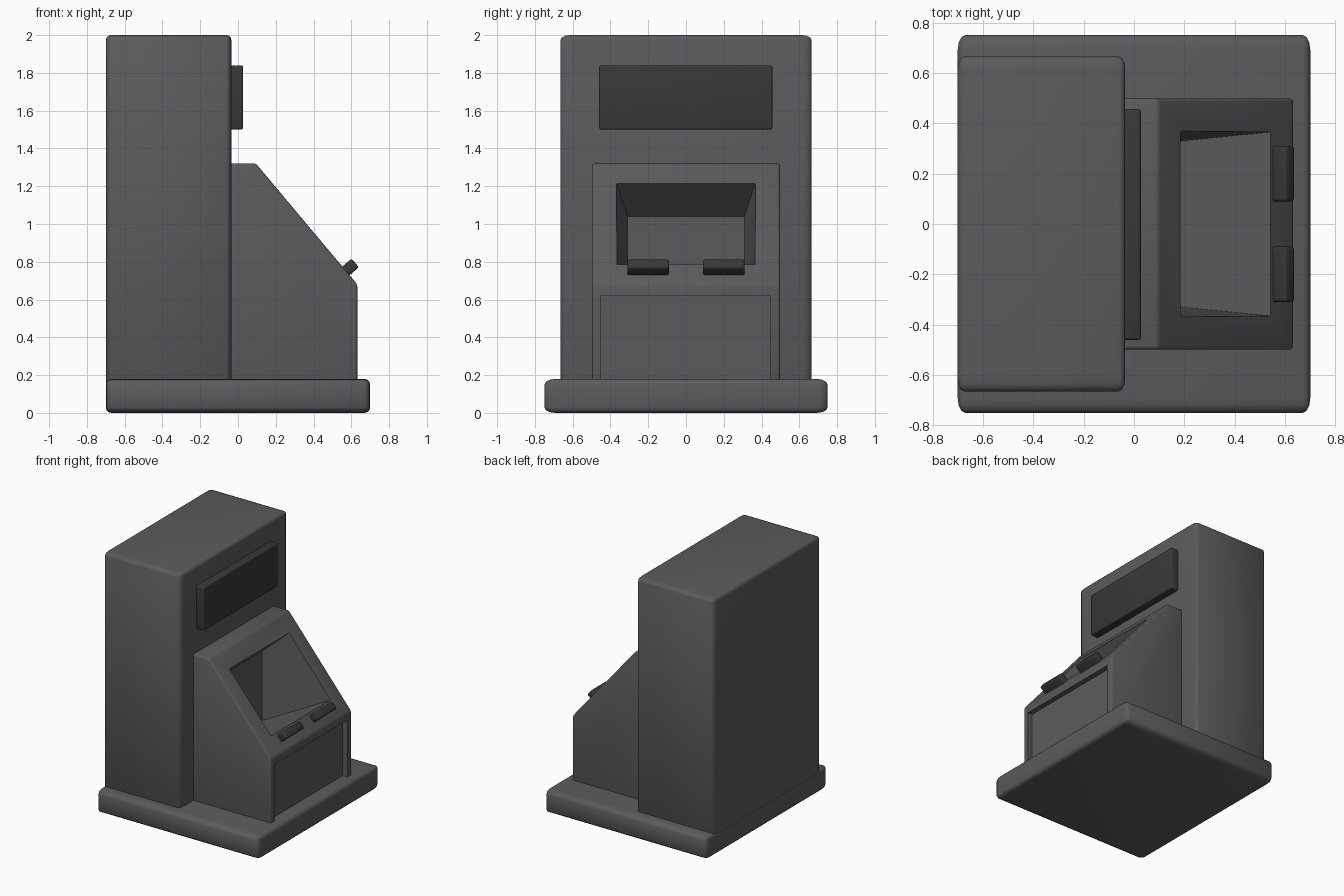
import bpy, bmesh, math
from mathutils import Vector, Matrix

if "Cube" in bpy.data.objects:
    bpy.data.objects.remove(bpy.data.objects["Cube"])


def material(name, rgb):
    m = bpy.data.materials.new(name)
    m.diffuse_color = (*rgb, 1)
    m.use_nodes = True
    m.node_tree.nodes["Principled BSDF"].inputs["Base Color"].default_value = m.diffuse_color
    return m


BODY = material("dark_grey", (0.10, 0.105, 0.11))
TRIM = material("black_trim", (0.04, 0.04, 0.042))


def finish(name, bm, mat=None):
    bmesh.ops.recalc_face_normals(bm, faces=bm.faces[:])
    mesh = bpy.data.meshes.new(name)
    bm.to_mesh(mesh)
    bm.free()
    obj = bpy.data.objects.new(name, mesh)
    bpy.context.collection.objects.link(obj)
    if mat:
        mesh.materials.append(mat)
    return obj


def smooth(obj):
    bpy.ops.object.select_all(action='DESELECT')
    obj.select_set(True)
    bpy.context.view_layer.objects.active = obj
    bpy.ops.object.shade_smooth_by_angle(angle=math.radians(35))


def round_edges(bm, radius, segments=3):
    bmesh.ops.bevel(bm, geom=bm.edges[:], offset=radius, segments=segments,
                    profile=0.5, affect='EDGES')


def box(name, lo, hi, radius=0, stretch=1, mat=None, tilt=0):
    """Rounded box; stretch widens the rounding along y."""
    lo, hi = Vector(lo), Vector(hi)
    size = hi - lo
    bm = bmesh.new()
    bmesh.ops.create_cube(bm, size=1)
    bmesh.ops.scale(bm, vec=(size.x, size.y / stretch, size.z), verts=bm.verts)
    if radius:
        round_edges(bm, radius)
    bmesh.ops.scale(bm, vec=(1, stretch, 1), verts=bm.verts)
    bmesh.ops.transform(bm, matrix=Matrix.Translation((lo + hi) / 2)
                        @ Matrix.Rotation(tilt, 4, 'Y'), verts=bm.verts)
    return finish(name, bm, mat)


def cut(target, cutter):
    mod = target.modifiers.new("cut", 'BOOLEAN')
    mod.operation, mod.solver, mod.object = 'DIFFERENCE', 'EXACT', cutter
    bpy.context.view_layer.objects.active = target
    bpy.ops.object.modifier_apply(modifier=mod.name)
    bpy.data.objects.remove(cutter)


# Base plinth and tall cabinet
smooth(box("base", (-0.70, -0.75, 0), (0.70, 0.75, 0.18), 0.03, 2, BODY))
smooth(box("cabinet", (-0.70, -0.665, 0.14), (-0.035, 0.665, 2.0), 0.026, 2, BODY))

# Upper display panel
smooth(box("upper_panel", (-0.08, -0.46, 1.50), (0.027, 0.457, 1.84), 0.01, 1, TRIM))

# Sloped console from a side profile
profile = [(-0.10, 0.15), (-0.10, 1.32), (0.095, 1.32), (0.632, 0.68), (0.632, 0.15)]
bm = bmesh.new()
face = bm.faces.new([bm.verts.new((x, -0.498, z)) for x, z in profile])
ext = bmesh.ops.extrude_face_region(bm, geom=[face])
bmesh.ops.translate(bm, vec=(0, 0.996, 0),
                    verts=[v for v in ext["geom"] if isinstance(v, bmesh.types.BMVert)])
round_edges(bm, 0.014)
console = finish("console", bm, BODY)

# Screen recess: upright back wall, tapering sides
bm = bmesh.new()
for opening, deep in (((0.18, 1.21), (-0.01, 1.04)), ((0.54, 0.785), (-0.01, 0.50))):
    for side in (-1, 1):
        front = Vector((opening[0], side * 0.365, opening[1]))
        back = Vector((deep[0], side * 0.31, deep[1]))
        bm.verts.new(back)
        bm.verts.new(front + (front - back) * 0.1)
bmesh.ops.convex_hull(bm, input=bm.verts[:])
cut(console, finish("screen_cutter", bm))

# Shallow door recess in the console front
cut(console, box("door_cutter", (0.592, -0.45, 0.10), (0.75, 0.445, 0.622)))
smooth(console)

# Two buttons on the slope
angle = math.atan2(0.64, 0.537) - math.pi / 2
for name, y in (("left_button", -0.20), ("right_button", 0.20)):
    smooth(box(name, (0.588 - 0.043, y - 0.11, 0.766 - 0.03),
               (0.588 + 0.043, y + 0.11, 0.766 + 0.03), 0.012, 1, TRIM, angle))
